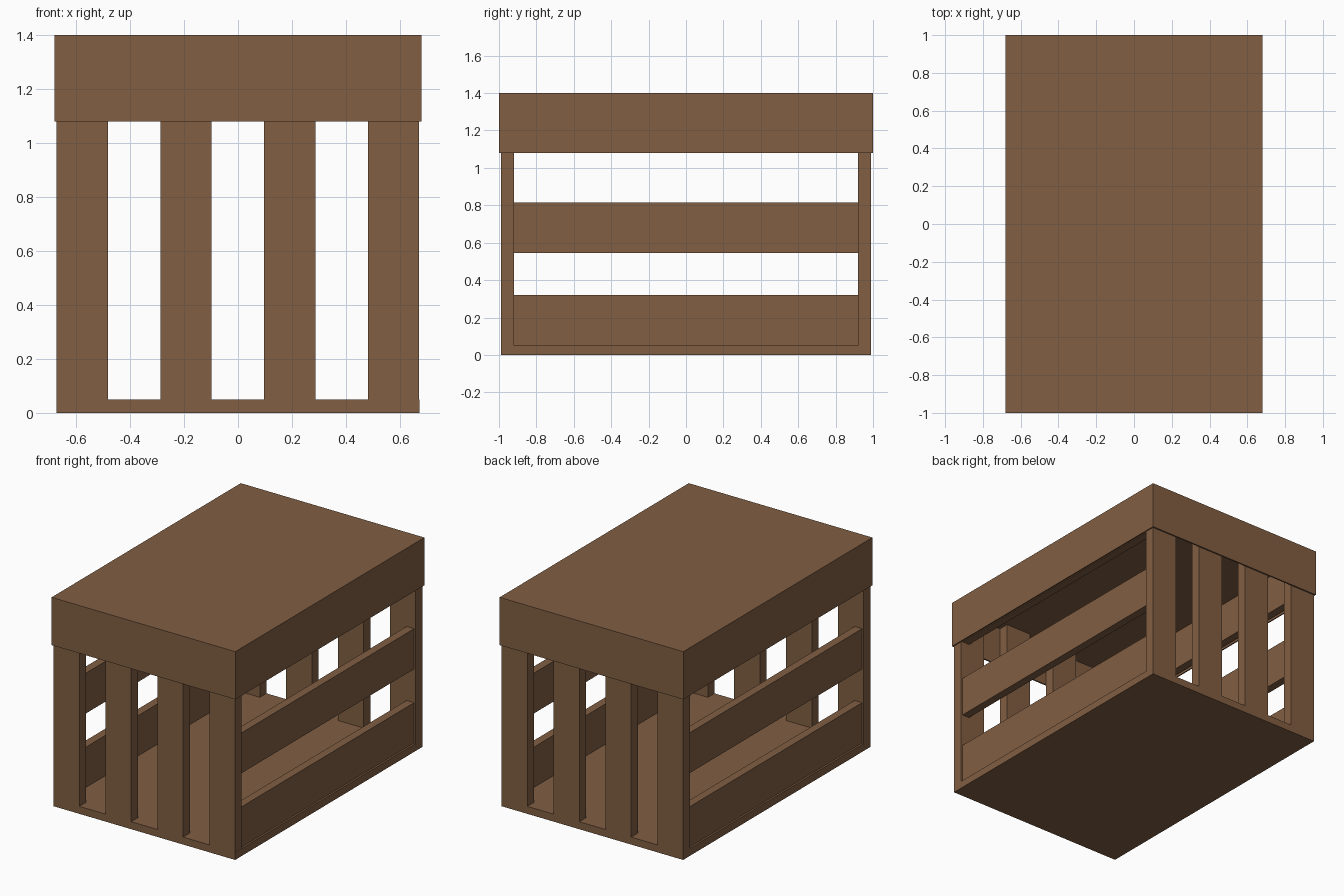
import bpy

if "Cube" in bpy.data.objects:
    bpy.data.objects.remove(bpy.data.objects["Cube"])

wood = bpy.data.materials.new("brown wood")
wood.diffuse_color = (0.22, 0.112, 0.055, 1)
wood.use_nodes = True
wood.node_tree.nodes["Principled BSDF"].inputs["Base Color"].default_value = wood.diffuse_color


def box(name, x, y, z):
    """Axis-aligned box from (min, max) ranges."""
    r = (x, y, z)
    bpy.ops.mesh.primitive_cube_add(size=1, location=[(a + b) / 2 for a, b in r])
    ob = bpy.context.object
    ob.name = name
    ob.data.name = name
    for v in ob.data.vertices:
        for i in range(3):
            v.co[i] *= r[i][1] - r[i][0]
    ob.data.materials.append(wood)
    return ob


LID_UNDER = 1.35

# Crate floor
box("floor", (-0.672, 0.672), (-0.99, 0.99), (0, 0.05))

# Upright slats on the front and back ends
for s, side in ((-1, "front"), (1, "back")):
    y = tuple(sorted((s * 0.92, s * 0.99)))
    for i in range(4):
        x0 = -0.672 + i * 0.3845
        box(f"{side}_slat", (x0, x0 + 0.19), y, (0.05, LID_UNDER))

# Horizontal slats on the left and right sides, the top one behind the lid rim
for s, side in ((-1, "left"), (1, "right")):
    x = tuple(sorted((s * 0.605, s * 0.66)))
    for z in ((0.05, 0.32), (0.545, 0.815), (1.085, LID_UNDER)):
        box(f"{side}_slat", x, (-0.92, 0.92), z)

# Lid: top board and a thin rim hanging around the crate
box("lid_top", (-0.68, 0.68), (-1, 1), (LID_UNDER, 1.4))
for s, a, b in ((-1, "front", "left"), (1, "back", "right")):
    box(f"lid_rim_{a}", (-0.68, 0.68), tuple(sorted((s * 0.99, s))), (1.08, LID_UNDER))
    box(f"lid_rim_{b}", tuple(sorted((s * 0.672, s * 0.68))), (-0.99, 0.99), (1.08, LID_UNDER))
